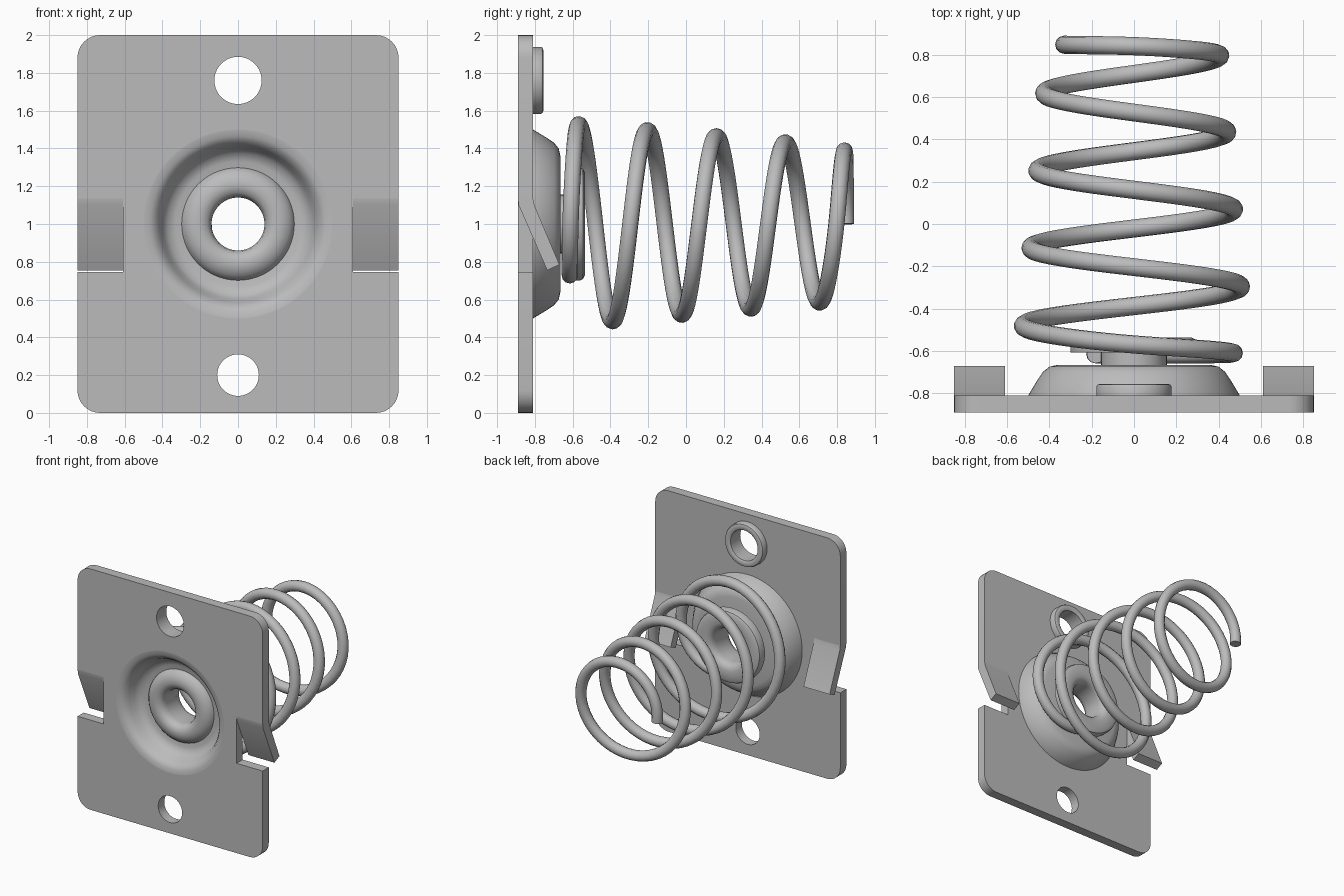
import bpy, bmesh
from math import sin, cos, pi, radians
from mathutils import Vector, Matrix

cube = bpy.data.objects.get("Cube")
if cube:
    bpy.data.objects.remove(cube, do_unlink=True)

steel = bpy.data.materials.new("grey_steel")
steel.use_nodes = True
steel.diffuse_color = (0.5, 0.5, 0.5, 1)
steel.node_tree.nodes["Principled BSDF"].inputs["Base Color"].default_value = (0.5, 0.5, 0.5, 1)

FRONT, BACK = -0.89, -0.81


def finish(obj, angle=40):
    obj.data.materials.clear()
    obj.data.materials.append(steel)
    bpy.ops.object.select_all(action='DESELECT')
    obj.select_set(True)
    bpy.context.view_layer.objects.active = obj
    if obj.type == 'CURVE':
        bpy.ops.object.convert(target='MESH')
    bpy.ops.object.shade_smooth_by_angle(angle=radians(angle))
    return obj


def from_bmesh(name, bm):
    bmesh.ops.recalc_face_normals(bm, faces=bm.faces)
    mesh = bpy.data.meshes.new(name)
    bm.to_mesh(mesh)
    bm.free()
    obj = bpy.data.objects.new(name, mesh)
    bpy.context.collection.objects.link(obj)
    return finish(obj)


def lathe(name, profile, z):
    """Revolve a closed (radius, y) profile about the y direction at height z."""
    bm = bmesh.new()
    verts = [bm.verts.new((r, y, z)) for r, y in profile]
    edges = [bm.edges.new((v, verts[i - 1])) for i, v in enumerate(verts)]
    bmesh.ops.spin(bm, geom=verts + edges, cent=(0, 0, z), axis=(0, 1, 0),
                   angle=2 * pi, steps=72, use_merge=True)
    bmesh.ops.remove_doubles(bm, verts=bm.verts, dist=1e-5)
    return from_bmesh(name, bm)


def arc(cx, cz, r, start, end, steps):
    return [(cx + r * cos(start + (end - start) * i / steps),
             cz + r * sin(start + (end - start) * i / steps)) for i in range(steps + 1)]


def poly_spline(curve, points, cyclic):
    spline = curve.splines.new('POLY')
    spline.points.add(len(points) - 1)
    for p, co in zip(spline.points, points):
        p.co = (*co, 1)
    spline.use_cyclic_u = cyclic


# Base plate: rounded outline, side notches and three holes
W, R, NOTCH_X, NOTCH_LO, NOTCH_HI = 0.85, 0.12, 0.61, 0.745, 1.135
right = arc(W - R, R, R, -pi / 2, 0, 8)
right += [(W, NOTCH_LO), (NOTCH_X, NOTCH_LO), (NOTCH_X, NOTCH_HI), (W, NOTCH_HI)]
right += arc(W - R, 2 - R, R, 0, pi / 2, 8)
outline = right + [(-x, z) for x, z in reversed(right)]
holes = [arc(0, z, r, 0, 2 * pi, 72)[:-1] for z, r in ((1.76, 0.125), (0.2, 0.11), (1.0, 0.5))]

plate = bpy.data.curves.new("base_plate", 'CURVE')
plate.dimensions = '2D'
plate.fill_mode = 'BOTH'
plate.extrude = (BACK - FRONT) / 2
for loop in [outline] + holes:
    poly_spline(plate, [(x, z, 0) for x, z in loop], True)
plate_obj = bpy.data.objects.new("base_plate", plate)
bpy.context.collection.objects.link(plate_obj)
plate_obj.matrix_world = (Matrix.Translation((0, (FRONT + BACK) / 2, 0))
                          @ Matrix.Rotation(pi / 2, 4, 'X'))
finish(plate_obj)

# Pressed dish in the plate
lathe("pressed_dish", [
    (0.5, FRONT), (0.465, -0.886), (0.437, -0.868), (0.415, -0.835), (0.397, -0.79),
    (0.372, -0.756), (0.33, -0.74), (0.15, -0.74), (0.15, -0.665), (0.36, -0.665),
    (0.4, -0.674), (0.43, -0.698), (0.455, -0.735), (0.5, BACK)], 1.0)

# Flanged eyelet through the dish
lathe("eyelet", [
    (0.14, -0.73), (0.146, -0.765), (0.165, -0.788), (0.2, -0.8), (0.24, -0.795),
    (0.272, -0.778), (0.293, -0.755), (0.3, -0.735), (0.155, -0.735), (0.155, -0.607),
    (0.3, -0.607), (0.3, -0.565), (0.292, -0.546), (0.27, -0.535), (0.195, -0.535),
    (0.165, -0.545), (0.146, -0.567), (0.14, -0.6)], 1.0)

# Raised collar behind the upper hole
lathe("hole_collar", [
    (0.125, BACK), (0.178, BACK), (0.178, -0.77), (0.172, -0.759), (0.16, -0.755),
    (0.135, -0.755), (0.125, -0.762)], 1.76)

# Bent side tabs
for side, label in ((1, "left"), (-1, "right")):
    bm = bmesh.new()
    section = ((FRONT, NOTCH_HI), (-0.886, 1.1), (-0.735, 0.755),
               (-0.67, 0.785), (-0.803, 1.1), (BACK, NOTCH_HI))
    face = bm.faces.new([bm.verts.new((side * NOTCH_X, y, z)) for y, z in section])
    ext = bmesh.ops.extrude_face_region(bm, geom=[face], use_keep_orig=True)
    moved = [v for v in ext["geom"] if isinstance(v, bmesh.types.BMVert)]
    bmesh.ops.translate(bm, vec=(side * (W - NOTCH_X), 0, 0), verts=moved)
    from_bmesh(label + "_tab", bm)

# Tapered coil spring: keys are (turns, radius, y)
keys = [(-0.5, 0.18, -0.615), (-0.25, 0.23, -0.615), (0, 0.48, -0.615),
        (0.25, 0.533, -0.573), (0.5, 0.525, -0.48), (1, 0.505, -0.295),
        (4, 0.408, 0.8), (4.25, 0.393, 0.843), (4.5, 0.327, 0.847)]


def key_at(t):
    for (t0, r0, y0), (t1, r1, y1) in zip(keys, keys[1:]):
        if t <= t1:
            f = (t - t0) / (t1 - t0)
            return r0 + (r1 - r0) * f, y0 + (y1 - y0) * f
    return keys[-1][1:]


STEPS = 48
path = []
for i in range(5 * STEPS + 1):
    t = i / STEPS - 0.5
    path.append((t, *key_at(t)))
for _ in range(12):
    path = [path[0]] + [(b[0], (a[1] + b[1] * 2 + c[1]) / 4, (a[2] + b[2] * 2 + c[2]) / 4)
                        for a, b, c in zip(path, path[1:], path[2:])] + [path[-1]]

wire = bpy.data.curves.new("coil_spring", 'CURVE')
wire.dimensions = '3D'
wire.bevel_depth = 0.043
wire.bevel_resolution = 4
wire.use_fill_caps = True
poly_spline(wire, [(r * cos(2 * pi * t), y, 1 + r * sin(2 * pi * t)) for t, r, y in path], False)
spring = bpy.data.objects.new("coil_spring", wire)
bpy.context.collection.objects.link(spring)
finish(spring)
